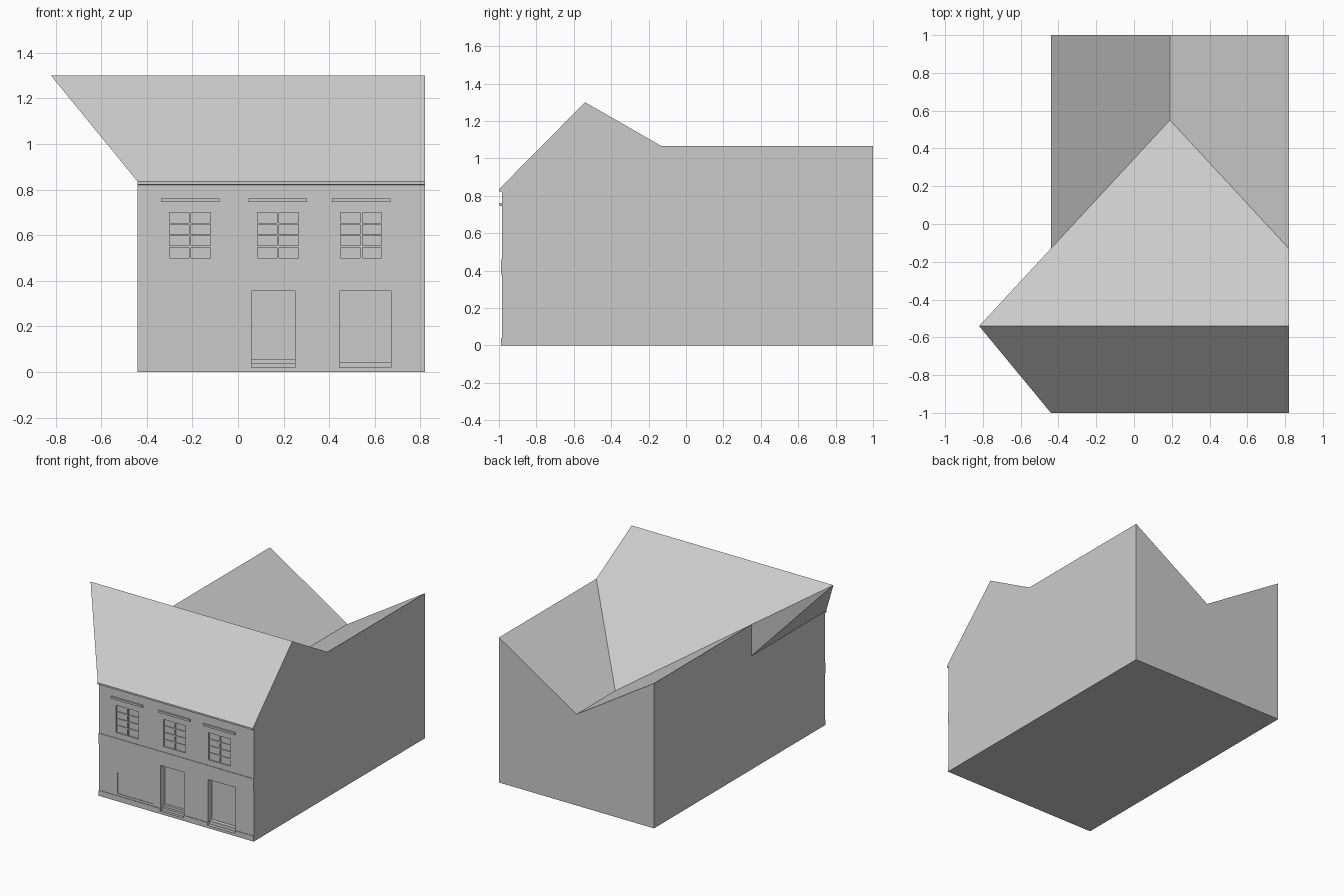
import bpy, bmesh

if "Cube" in bpy.data.objects:
    bpy.data.objects.remove(bpy.data.objects["Cube"])

L, R = -0.44, 0.82          # side walls
F, B = -0.985, 1.0          # front and back walls
EAVE, TOP, RIDGE, VALLEY = 0.835, 1.065, 1.30, 0.67

grey = bpy.data.materials.new("plain_grey")
grey.diffuse_color = (0.6, 0.6, 0.6, 1)
grey.use_nodes = True
grey.node_tree.nodes["Principled BSDF"].inputs["Base Color"].default_value = grey.diffuse_color


def finish(name, bm):
    bmesh.ops.recalc_face_normals(bm, faces=bm.faces)
    me = bpy.data.meshes.new(name)
    bm.to_mesh(me)
    bm.free()
    me.materials.append(grey)
    ob = bpy.data.objects.new(name, me)
    bpy.context.collection.objects.link(ob)
    return ob


def boxes(name, ranges):
    """One object made of boxes given as (x0, x1, y0, y1, z0, z1)."""
    bm = bmesh.new()
    for x0, x1, y0, y1, z0, z1 in ranges:
        for v in bmesh.ops.create_cube(bm, size=1)["verts"]:
            v.co = (x0 if v.co.x < 0 else x1,
                    y0 if v.co.y < 0 else y1,
                    z0 if v.co.z < 0 else z1)
    return finish(name, bm)


# House shell: walls, front ridge roof with a skewed left tip, rear valley roof
points = {
    "a": (L, F, 0), "b": (R, F, 0), "c": (R, B, 0), "d": (L, B, 0),
    "e": (L, F, 0.82), "f": (R, F, 0.82),
    "g": (L, -1, EAVE), "h": (R, -1, EAVE),
    "t": (-0.82, -0.54, RIDGE), "u": (R, -0.54, RIDGE),
    "v": (R, -0.13, TOP), "w": (L, -0.13, TOP), "x": (L, -0.13, EAVE),
    "y": (0.19, 0.55, VALLEY), "z": (0.19, B, VALLEY),
    "p": (L, B, TOP), "q": (R, B, TOP),
}
faces = ["adcb", "abfe", "efhg", "ghut", "tuvyw", "txg", "twx",
         "aegxwpd", "bcqvuhf", "dpzqc", "wyzp", "yvqz"]
bm = bmesh.new()
verts = {k: bm.verts.new(co) for k, co in points.items()}
for f in faces:
    bm.faces.new([verts[k] for k in f])
shell = finish("house_shell", bm)

# Openings cut in the front wall
window_x = (-0.21, 0.175, 0.54)
doors = ((0.06, 0.25), (0.445, 0.67))
cuts = [(x - 0.09, x + 0.09, -1.1, F + 0.01, 0.50, 0.70) for x in window_x]
cuts += [(x0, x1, -1.1, F + 0.05, 0.02, 0.355) for x0, x1 in doors]
cuts.append((-0.29, 0.0, -1.1, F + 0.004, 0.055, 0.21))     # shallow shop panel
cutter = boxes("opening_cutter", cuts)
cutter.hide_render = True
cutter.hide_viewport = True
mod = shell.modifiers.new("openings", "BOOLEAN")
mod.operation = "DIFFERENCE"
mod.solver = "EXACT"
mod.object = cutter

# Glazing bars
bars = []
for x in window_x:
    bars.append((x - 0.005, x + 0.005, F + 0.002, F + 0.012, 0.50, 0.70))
    for z in (0.55, 0.60, 0.65):
        bars.append((x - 0.09, x + 0.09, F + 0.003, F + 0.012, z - 0.004, z + 0.004))
boxes("window_bars", bars)

# Window heads, string course and plinth
boxes("window_heads", [(x - 0.128, x + 0.128, -0.997, F + 0.005, 0.745, 0.76)
                       for x in window_x])
boxes("string_course", [(L, R, F - 0.004, F + 0.005, 0.38, 0.46)])
boxes("plinth", [(L, R, F - 0.004, F + 0.005, 0, 0.02),
                 (L, 0.06, F - 0.004, F + 0.005, 0.02, 0.04),
                 (0.25, 0.445, F - 0.004, F + 0.005, 0.02, 0.04),
                 (0.67, R, F - 0.004, F + 0.005, 0.02, 0.04)])
boxes("eaves_board", [(L, R, -1, F + 0.005, 0.823, EAVE)])

# Door steps
boxes("door_steps", [(0.06, 0.25, F + 0.015, F + 0.055, 0.015, 0.04),
                     (0.06, 0.25, F + 0.032, F + 0.055, 0.04, 0.056),
                     (0.445, 0.67, F + 0.02, F + 0.055, 0.015, 0.044)])
